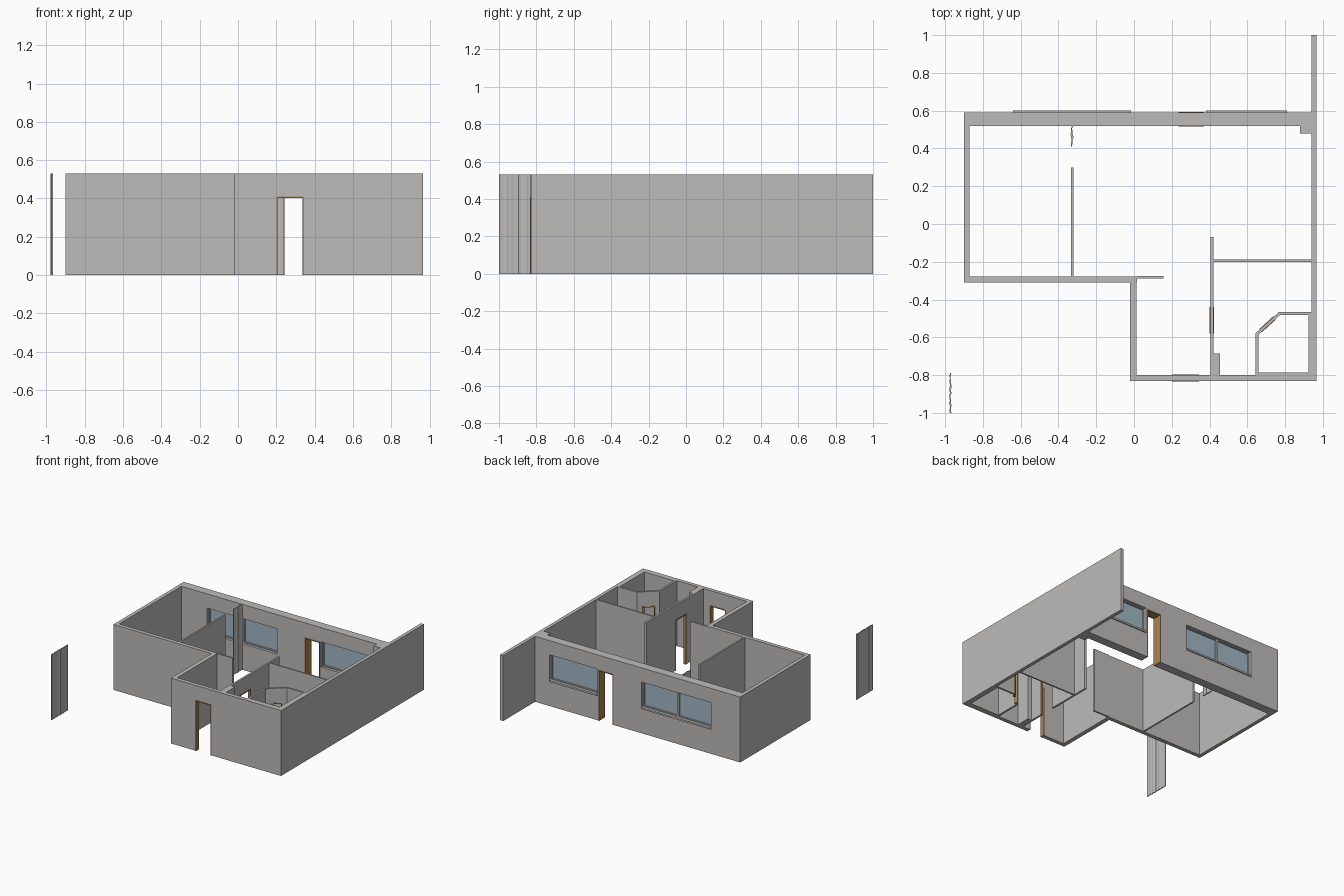
import bpy, bmesh, math, random
from mathutils import Vector

if "Cube" in bpy.data.objects:
    bpy.data.objects.remove(bpy.data.objects["Cube"])

HEIGHT = 0.53
DOOR_TOP = 0.41
random.seed(4)


def material(name, colour):
    m = bpy.data.materials.new(name)
    m.use_nodes = True
    m.diffuse_color = (*colour, 1)
    m.node_tree.nodes["Principled BSDF"].inputs["Base Color"].default_value = (*colour, 1)
    return m


PLASTER = material("warm grey plaster", (0.51, 0.50, 0.49))
GLASS = material("blue grey glass", (0.36, 0.47, 0.56))
WOOD = material("brown wood", (0.40, 0.23, 0.09))


def finish(name, bm, mat):
    bmesh.ops.recalc_face_normals(bm, faces=bm.faces)
    mesh = bpy.data.meshes.new(name)
    bm.to_mesh(mesh)
    bm.free()
    mesh.materials.append(mat)
    obj = bpy.data.objects.new(name, mesh)
    bpy.context.collection.objects.link(obj)
    return obj


def wall(name, p, q, thick, openings=(), z0=0.0, z1=HEIGHT, mat=PLASTER):
    """Straight wall from p to q; openings are (start, end, bottom, top) along it."""
    p, q = Vector(p), Vector(q)
    along = (q - p).normalized()
    side = Vector((-along.y, along.x)) * thick / 2
    ss = sorted({0.0, (q - p).length} | {s for o in openings for s in o[:2]})
    zs = sorted({z0, z1} | {z for o in openings for z in o[2:]})
    bm = bmesh.new()
    cache = {}

    def vert(i, j, k):
        if (i, j, k) not in cache:
            base = p + along * ss[i] + side * k
            cache[i, j, k] = bm.verts.new((base.x, base.y, zs[j]))
        return cache[i, j, k]

    def solid(i, j):
        if not (0 <= i < len(ss) - 1 and 0 <= j < len(zs) - 1):
            return False
        s, z = (ss[i] + ss[i + 1]) / 2, (zs[j] + zs[j + 1]) / 2
        return not any(a < s < b and c < z < d for a, b, c, d in openings)

    for i in range(len(ss) - 1):
        for j in range(len(zs) - 1):
            if not solid(i, j):
                continue
            ring = [(i, j), (i + 1, j), (i + 1, j + 1), (i, j + 1)]
            for k in (-1, 1):
                bm.faces.new([vert(*c, k) for c in ring])
            beyond = [(i, j - 1), (i + 1, j), (i, j + 1), (i - 1, j)]
            for n, other in enumerate(beyond):
                if not solid(*other):
                    a, b = ring[n], ring[(n + 1) % 4]
                    bm.faces.new([vert(*a, -1), vert(*b, -1), vert(*b, 1), vert(*a, 1)])
    bmesh.ops.recalc_face_normals(bm, faces=bm.faces)
    bmesh.ops.dissolve_limit(bm, angle_limit=0.01, verts=bm.verts, edges=bm.edges)
    return finish(name, bm, mat)


def part_of(p, q, a, b):
    """End points of the stretch a..b along the line p to q."""
    p, q = Vector(p), Vector(q)
    d = (q - p).normalized()
    return p + d * a, p + d * b


def door_frame(name, p, q, thick, a, b):
    """Wooden jambs and head lining an opening."""
    w = 0.007
    s, e = part_of(p, q, a, b)
    wall(name, s, e, thick + 0.006, [(w, b - a - w, 0, DOOR_TOP - w)], 0, DOOR_TOP, WOOD)


def window(name, p, q, a, b, low, high, panes):
    """Recessed glass, a plaster frame with mullions and an outside sill."""
    s, e = part_of(p, q, a, b)
    w = 0.008
    step = (b - a) / panes
    holes = [(n * step + w, (n + 1) * step - w, low + w, high - w) for n in range(panes)]
    wall(name + "_frame", s, e, 0.03, holes, low, high)
    wall(name + "_glass", s, e, 0.006, (), low + 0.004, high - 0.004, GLASS)
    out = Vector((0, 0.035))
    wall(name + "_sill", s + out, e + out, 0.02, (), low - 0.01, low + 0.004)


def ribbed_strip(name, x, y0, y1, steps, width):
    """Thin uneven upright strip."""
    bm = bmesh.new()
    left, right = [], []
    for n in range(steps + 1):
        y = y0 + (y1 - y0) * n / steps
        w = width * random.uniform(0.25, 1.0) / 2
        shift = width * random.uniform(-0.25, 0.25)
        left.append(bm.verts.new((x + shift - w, y, 0)))
        right.append(bm.verts.new((x + shift + w, y, 0)))
    base = bm.faces.new(left + right[::-1])
    up = bmesh.ops.extrude_face_region(bm, geom=[base])["geom"]
    bmesh.ops.translate(bm, vec=(0, 0, HEIGHT),
                        verts=[v for v in up if isinstance(v, bmesh.types.BMVert)])
    finish(name, bm, PLASTER)


# Back wall with two windows and a door
back = ((-0.90, 0.555), (0.94, 0.555))
back_door, wide_window, side_window = (1.135, 1.27), (0.26, 0.885), (1.28, 1.71)
LOW, HIGH = 0.21, 0.415
wall("back_wall", *back, 0.072, [(*back_door, 0, DOOR_TOP),
                                 (*wide_window, LOW, HIGH), (*side_window, LOW, HIGH)])
door_frame("back_door_frame", *back, 0.072, *back_door)
window("wide_window", *back, *wide_window, LOW, HIGH, 2)
window("side_window", *back, *side_window, LOW, HIGH, 1)
wall("back_corner_pier", (0.88, 0.50), (0.94, 0.50), 0.04)

# Outer walls
wall("left_wall", (0.953, -0.83), (0.953, 1.0), 0.028)
wall("right_wall", (-0.885, -0.28), (-0.885, 0.52), 0.03)
wall("front_right_wall", (-0.90, -0.295), (0.015, -0.295), 0.032)
wall("front_right_wall_stub", (0.015, -0.282), (0.155, -0.282), 0.014)
wall("entry_side_wall", (-0.003, -0.80), (-0.003, -0.311), 0.035)

# Front wall and door
front = ((-0.02, -0.815), (0.94, -0.815))
front_door = (0.22, 0.365)
wall("front_wall", *front, 0.032, [(*front_door, 0, DOOR_TOP)])
door_frame("front_door_frame", *front, 0.032, *front_door)

# Inner partitions
wall("bedroom_partition", (-0.328, -0.28), (-0.328, 0.30), 0.013)
ribbed_strip("partition_end_post", -0.328, 0.41, 0.52, 7, 0.014)
wall("bath_back_partition", (0.42, -0.195), (0.94, -0.195), 0.012)
hall = ((0.412, -0.80), (0.412, -0.07))
hall_door = (0.22, 0.36)
wall("hall_partition", *hall, 0.016, [(*hall_door, 0, DOOR_TOP)])
door_frame("hall_door_frame", *hall, 0.016, *hall_door)
wall("hall_pier", (0.437, -0.80), (0.437, -0.685), 0.035)

# Corner enclosure with an angled doorway
angled = ((0.648, -0.585), (0.772, -0.472))
angled_door = (0.03, 0.13)
wall("enclosure_side", (0.650, -0.80), (0.650, -0.58), 0.016)
wall("enclosure_angled_side", *angled, 0.016, [(*angled_door, 0, DOOR_TOP)])
door_frame("enclosure_door_frame", *angled, 0.016, *angled_door)
wall("enclosure_back", (0.765, -0.473), (0.94, -0.473), 0.016)
wall("enclosure_wall_lining", (0.932, -0.80), (0.932, -0.473), 0.016)
wall("enclosure_front_lining", (0.655, -0.793), (0.93, -0.793), 0.014)

# Detached upright strip
ribbed_strip("detached_strip", -0.972, -1.0, -0.79, 16, 0.010)
